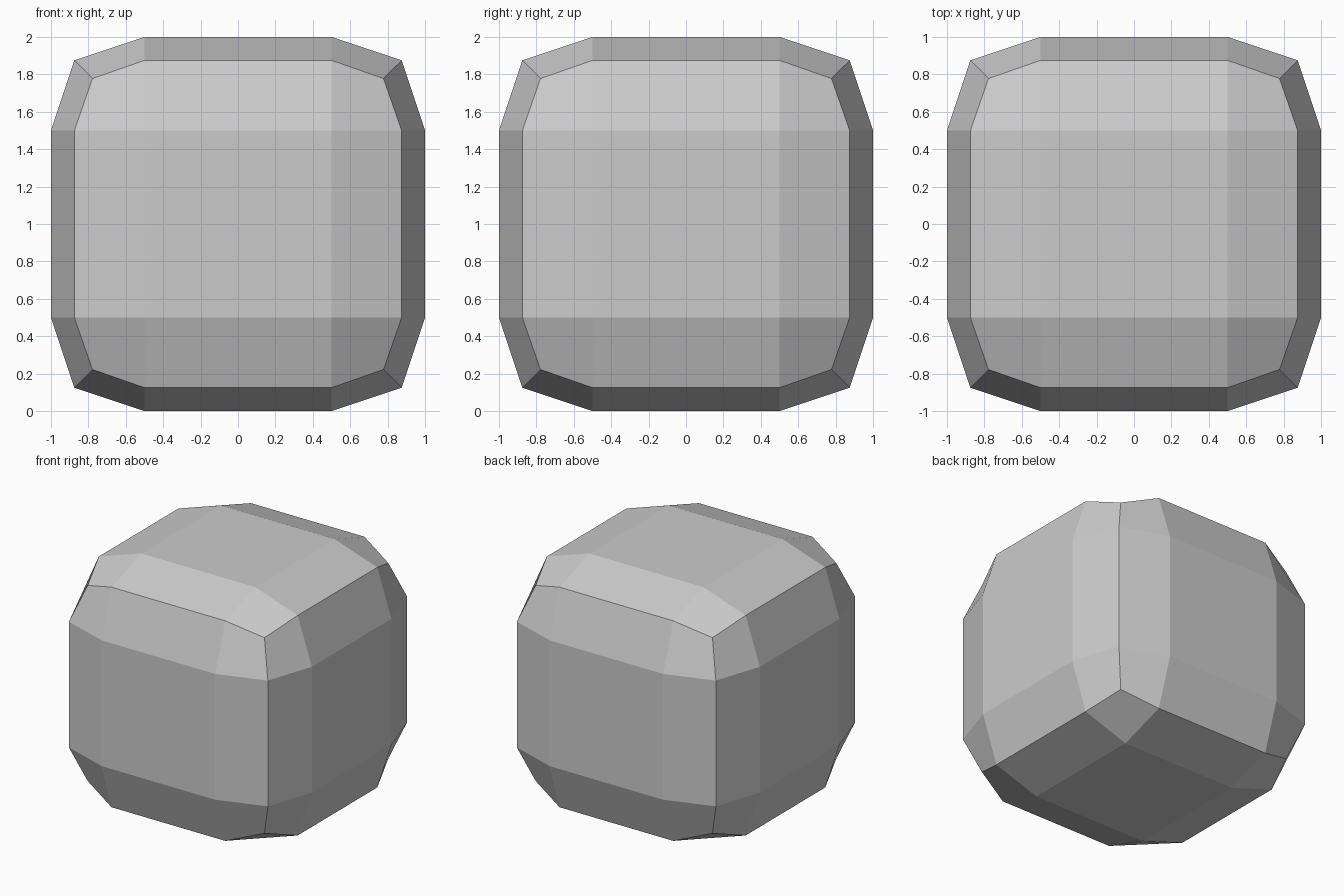
import bpy, bmesh

if "Cube" in bpy.data.objects:
    bpy.data.objects.remove(bpy.data.objects["Cube"])

# Rounded low-poly cube: each face is a 3 x 3 grid, pulled in at edges and corners
bm = bmesh.new()
bmesh.ops.create_cube(bm, size=2)
bmesh.ops.subdivide_edges(bm, edges=bm.edges[:], cuts=2, use_grid_fill=True)

# Distance from the centre for face, edge and corner points
reach = {1: 1.0, 2: 0.875, 3: 0.7778}
for v in bm.verts:
    outer = [abs(c) > 0.9 for c in v.co]
    r = reach[sum(outer)]
    for i in range(3):
        sign = 1 if v.co[i] > 0 else -1
        v.co[i] = sign * (r if outer[i] else 0.5)
    v.co.z += 1.0

bmesh.ops.recalc_face_normals(bm, faces=bm.faces[:])
mesh = bpy.data.meshes.new("rounded_cube")
bm.to_mesh(mesh)
bm.free()
cube = bpy.data.objects.new("rounded_cube", mesh)
bpy.context.collection.objects.link(cube)
